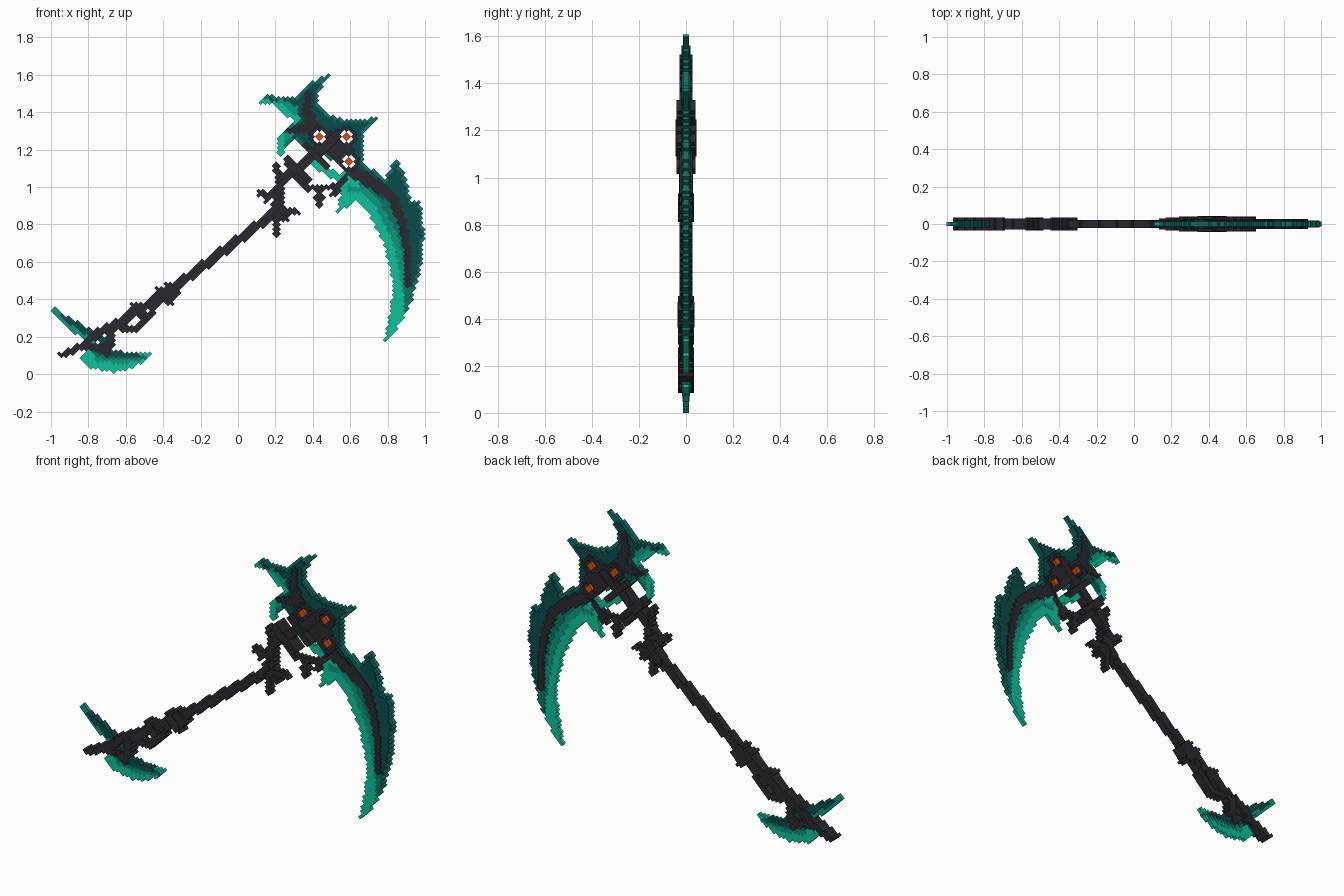
import bpy
import bmesh
import math
from mathutils import Vector

cube = bpy.data.objects.get("Cube")
if cube:
    bpy.data.objects.remove(cube)

CELL = 0.0171                  # block size; the block grid is turned 45 degrees
ORIGIN = Vector((0.43, 1.27))  # centre of the first eye
ROOT = math.sqrt(0.5)

PALETTE = {
    "charcoal": (0.023, 0.022, 0.029),
    "dark_teal": (0.003, 0.07, 0.07),
    "sea_green": (0.004, 0.17, 0.13),
    "jade": (0.004, 0.31, 0.21),
    "bright_green": (0.004, 0.54, 0.33),
    "ember_orange": (0.66, 0.08, 0.004),
}
NAMES = list(PALETTE)
materials = []
for name, rgb in PALETTE.items():
    mat = bpy.data.materials.new(name)
    mat.use_nodes = True
    mat.diffuse_color = (*rgb, 1)
    shader = mat.node_tree.nodes["Principled BSDF"]
    shader.inputs["Base Color"].default_value = (*rgb, 1)
    shader.inputs["Roughness"].default_value = 0.9
    materials.append(mat)

blocks = {}   # (i, j) -> (part, colour, half thickness)


def to_plane(i, j):
    """Grid position to front-plane position (x, z); eyes sit on a grid corner."""
    return ORIGIN + Vector((i - j, i + j - 1)) * CELL * ROOT


GRID = [(i, j, to_plane(i, j)) for i in range(-115, 70) for j in range(-90, 70)]


def cells_around(pts, margin):
    x0, x1 = min(p.x for p in pts) - margin, max(p.x for p in pts) + margin
    z0, z1 = min(p.y for p in pts) - margin, max(p.y for p in pts) + margin
    return [c for c in GRID if x0 <= c[2].x <= x1 and z0 <= c[2].y <= z1]


def inside(p, pts):
    hit = False
    for a, b in zip(pts, pts[1:] + pts[:1]):
        if (a.y > p.y) != (b.y > p.y):
            if p.x < a.x + (p.y - a.y) * (b.x - a.x) / (b.y - a.y):
                hit = not hit
    return hit


def near(p, a, b, start, end):
    d = b - a
    t = max(0, min(1, (p - a).dot(d) / d.length_squared))
    return (p - a - d * t).length <= start + (end - start) * t


def points(pairs):
    return [Vector(pair) / 100 for pair in pairs]


def fill(part, colour, half, pairs):
    """Fill an outline, given in hundredths, with blocks."""
    pts = points(pairs)
    for i, j, p in cells_around(pts, 0):
        if inside(p, pts):
            blocks[i, j] = (part, colour, half)


def stroke(part, colour, half, pairs, start=0.016, end=None, only_on=None):
    """Lay blocks along a path whose radius may taper."""
    pts = points(pairs)
    end = start if end is None else end
    n = len(pts) - 1
    radii = [start + (end - start) * k / n for k in range(n + 1)]
    for i, j, p in cells_around(pts, max(start, end)):
        if only_on and blocks.get((i, j), ("",))[0] != only_on:
            continue
        if any(near(p, pts[k], pts[k + 1], radii[k], radii[k + 1]) for k in range(n)):
            blocks[i, j] = (part, colour, half)


def edge_rim(part, old, new, half):
    """Recolour the outermost blocks of one colour and make them thinner."""
    rim = [(i, j) for (i, j), b in blocks.items() if b[:2] == (part, old)
           and any((i + a, j + c) not in blocks for a, c in SIDES)]
    for key in rim:
        blocks[key] = (part, new, half)


SIDES = [(0, -1), (1, 0), (0, 1), (-1, 0)]

# Great blade: pale cutting edge, green middle, teal back, dark spine
B = "great_blade"
fill(B, "bright_green", 0.012, [
    (56, 112), (66, 114), (78, 104), (84, 116), (89, 106), (92, 92), (97, 92),
    (99, 76), (97, 54), (92, 38), (85, 25), (78, 18), (81, 34), (83, 48),
    (78, 68), (71, 83), (64, 93), (52, 86), (55, 98)])
fill(B, "jade", 0.014, [
    (56, 106), (66, 112), (84, 95), (90, 76), (89, 38), (86, 52), (82, 71),
    (75, 86), (67, 97), (59, 97)])
fill(B, "sea_green", 0.017, [
    (58, 112), (66, 114), (78, 104), (84, 116), (89, 106), (92, 92), (97, 92),
    (99, 76), (97, 54), (92, 38), (88, 31), (89, 54), (85, 74), (78, 88),
    (69, 99), (62, 103)])
stroke(B, "bright_green", 0.012, [(62, 102), (53, 105), (41, 112)], 0.026, 0.018)
stroke(B, "dark_teal", 0.02, [(66, 109), (72, 103), (78, 97)], 0.045, 0.03, B)
fill(B, "dark_teal", 0.02, [
    (64, 112), (67, 113), (78, 102), (84, 116), (89, 106), (92, 91), (97, 92),
    (99, 76), (97, 54), (92, 38), (91, 55), (89, 74), (82, 92), (72, 100)])
stroke(B, "charcoal", 0.027, [(60, 109), (72, 102), (82, 95), (87, 82), (90, 66), (90, 48)],
       0.036, 0.014, B)
edge_rim(B, "dark_teal", "sea_green", 0.013)

# Winged crest: spiked star with pale lower edges
C = "crest"
fill(C, "dark_teal", 0.02, [
    (10, 145), (14, 149), (30, 148), (36, 155), (49, 161), (43, 151), (43, 143),
    (50, 138), (58, 136), (75, 137), (66, 128), (66, 114), (59, 107), (50, 114),
    (42, 120), (35, 120), (29, 126), (21, 117), (22, 129), (30, 135), (24, 139),
    (19, 144)])
stroke(C, "bright_green", 0.012, [(12, 146), (22, 143), (30, 137)], 0.014, 0.028, C)
stroke(C, "jade", 0.014, [(22, 146), (30, 141)], 0.012, 0.02, C)
stroke(C, "bright_green", 0.012, [(22, 118), (23, 127)], 0.018, 0.018)
stroke(C, "jade", 0.014, [(25, 125), (28, 128)], 0.014, 0.018, C)
stroke(C, "charcoal", 0.027, [(37, 150), (36, 142), (39, 134), (48, 124)], 0.016, 0.04)
stroke(C, "charcoal", 0.027, [(27, 130), (34, 131), (43, 130)], 0.014, 0.03)
edge_rim(C, "dark_teal", "sea_green", 0.013)

# Socketed head plate
H = "head_plate"
stroke(H, "charcoal", 0.04, [(43, 127), (50, 123), (57, 127)], 0.055)
stroke(H, "charcoal", 0.04, [(52, 122), (59, 114)], 0.055)

# Shaft with split grip at the bottom and bent neck at the top
S = "shaft"
stroke(S, "charcoal", 0.022, [(-42, 41), (20, 87)], 0.026)
stroke(S, "charcoal", 0.03, [(-78, 21), (-68, 25), (-40, 43)], 0.025)
stroke(S, "charcoal", 0.026, [(-66, 25), (-56, 24), (-49, 30), (-43, 38)], 0.016)
stroke(S, "charcoal", 0.03, [(16, 84), (21, 90), (22, 104), (30, 109), (49, 125)], 0.029)

# Collars and neck bands set across the shaft
for x, z, reach, half in [(-40, 42, 3, 0.036), (-36, 45, 2, 0.034), (-54, 34, 2, 0.034),
                          (22, 87, 3, 0.034), (31, 109, 5, 0.04), (41, 117, 5, 0.044)]:
    stroke("collars", "charcoal", half, [(x - reach, z + reach), (x + reach, z - reach)], 0.022)

# Thorns and the hanging tendril under the neck
T = "thorns"
for path in ([(11, 97), (22, 95)], [(20, 74), (20, 86)], [(22, 87), (31, 87)],
             [(20, 111), (21, 104)], [(15, 93), (18, 98)], [(31, 106), (36, 99)],
             [(35, 100), (50, 100), (57, 104)], [(43, 91), (43, 100)],
             [(41, 94), (45, 94)], [(50, 96), (53, 99)]):
    stroke(T, "charcoal", 0.018, path)

# Tail blade, tail fin and pommel spike
K = "tail_blade"
fill(K, "bright_green", 0.012, [
    (-86, 8), (-79, 3), (-66, 1), (-55, 4), (-44, 12), (-54, 11), (-64, 12), (-76, 16)])
stroke(K, "jade", 0.014, [(-76, 9), (-64, 7), (-53, 8)], 0.018, 0.012)
stroke(K, "sea_green", 0.016, [(-76, 11), (-64, 9), (-50, 9)], 0.02, 0.012)
stroke(K, "dark_teal", 0.02, [(-77, 14), (-68, 11), (-54, 10)], 0.026, 0.012)
stroke("tail_fin", "jade", 0.01, [(-99, 34), (-88, 24), (-78, 18)], 0.016, 0.022)
stroke("tail_fin", "dark_teal", 0.018, [(-94, 31), (-85, 25), (-74, 19)], 0.012, 0.024)
P = "pommel"
stroke(P, "charcoal", 0.034, [(-95, 10), (-84, 15), (-69, 15)], 0.018)
stroke(P, "charcoal", 0.034, [(-82, 17), (-76, 21), (-70, 25)], 0.02)
stroke(P, "charcoal", 0.03, [(-69, 14), (-69, 24)], 0.02)
stroke(P, "charcoal", 0.03, [(-75, 14), (-70, 11)], 0.016)

# Ember eyes floating in open sockets with filled corners
for i, j in [(0, 0), (6, -6), (1, -12)]:
    for a in range(-1, 3):
        for b in range(-1, 3):
            middle_a, middle_b = a in (0, 1), b in (0, 1)
            if middle_a and middle_b:
                blocks[i + a, j + b] = ("eyes", "ember_orange", 0.04)
            elif middle_a or middle_b:
                blocks.pop((i + a, j + b), None)
            else:
                blocks[i + a, j + b] = (H, "charcoal", 0.04)

# Ground height and side limits of the finished silhouette
spots = [to_plane(*key) for key in blocks]
pad = CELL * ROOT
mid_x = (min(p.x for p in spots) + max(p.x for p in spots)) / 2
low_z = min(p.y for p in spots) - pad
CORNERS = [(-0.5, -0.5), (0.5, -0.5), (0.5, 0.5), (-0.5, 0.5)]


def build(part):
    bm = bmesh.new()

    def quad(corners, colour):
        verts = [bm.verts.new((p.x - mid_x, y, p.y - low_z)) for p, y in corners]
        bm.faces.new(verts).material_index = NAMES.index(colour)

    for (i, j), (owner, colour, h) in blocks.items():
        if owner != part:
            continue
        ring = [to_plane(i + a, j + b) for a, b in CORNERS]
        quad([(p, -h) for p in ring], colour)
        quad([(p, h) for p in reversed(ring)], colour)
        for k, (a, b) in enumerate(SIDES):
            beside = blocks.get((i + a, j + b))
            inner = beside[2] if beside else 0
            if inner >= h:
                continue
            p, q = ring[k], ring[(k + 1) % 4]
            spans = [(-h, -inner), (inner, h)] if beside else [(-h, h)]
            for y0, y1 in spans:
                quad([(p, y0), (p, y1), (q, y1), (q, y0)], colour)
    bmesh.ops.remove_doubles(bm, verts=bm.verts, dist=0.0001)
    mesh = bpy.data.meshes.new(part)
    bm.to_mesh(mesh)
    bm.free()
    for mat in materials:
        mesh.materials.append(mat)
    bpy.context.collection.objects.link(bpy.data.objects.new(part, mesh))


for part in sorted({block[0] for block in blocks.values()}):
    build(part)
